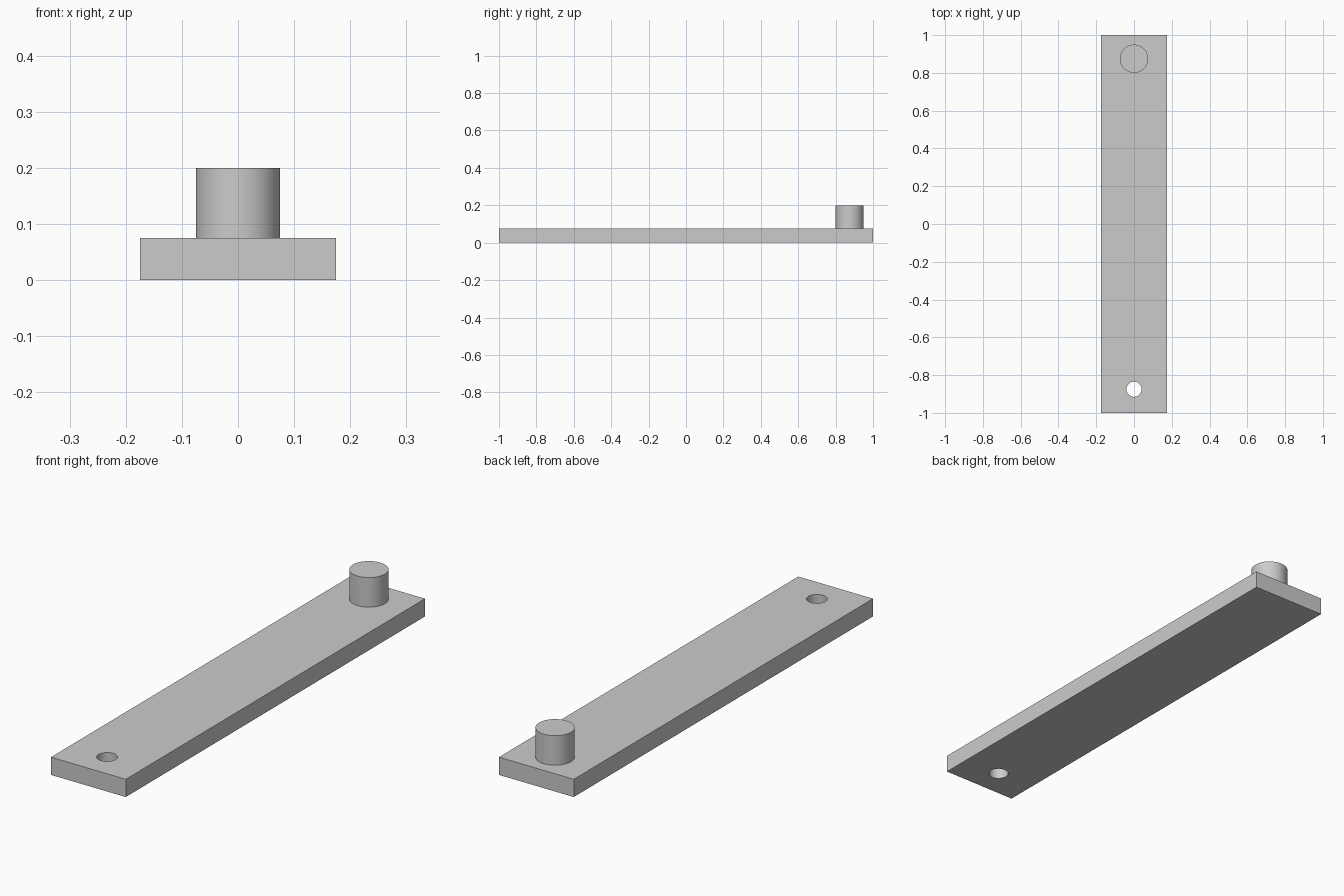
import bpy
import math

default = bpy.data.objects.get("Cube")
if default:
    bpy.data.objects.remove(default, do_unlink=True)

WIDTH, LENGTH, THICKNESS = 0.35, 2.0, 0.075
END_OFFSET = 0.875
PIN_RADIUS, PIN_TOP = 0.075, 0.2
HOLE_RADIUS = 0.04

grey = bpy.data.materials.new("light_grey")
grey.use_nodes = True
colour = (0.6, 0.6, 0.6, 1.0)
grey.diffuse_color = colour
grey.node_tree.nodes["Principled BSDF"].inputs["Base Color"].default_value = colour


def cylinder(name, radius, y, bottom, top):
    bpy.ops.mesh.primitive_cylinder_add(
        vertices=64, radius=radius, depth=top - bottom,
        location=(0, y, (bottom + top) / 2))
    obj = bpy.context.object
    obj.name = name
    return obj


def finish(obj):
    bpy.ops.object.select_all(action='DESELECT')
    obj.select_set(True)
    bpy.context.view_layer.objects.active = obj
    obj.data.materials.clear()
    obj.data.materials.append(grey)
    bpy.ops.object.shade_smooth_by_angle(angle=math.radians(30))


# Flat bar
bpy.ops.mesh.primitive_cube_add(size=1, location=(0, 0, THICKNESS / 2))
bar = bpy.context.object
bar.name = "flat_bar"
bar.scale = (WIDTH, LENGTH, THICKNESS)
bpy.ops.object.transform_apply(location=False, rotation=False, scale=True)

# Through hole at the front end
cutter = cylinder("hole_cutter", HOLE_RADIUS, -END_OFFSET, -THICKNESS, 2 * THICKNESS)
cutter.hide_render = True
bpy.context.view_layer.objects.active = bar
cut = bar.modifiers.new("pivot_hole", 'BOOLEAN')
cut.operation = 'DIFFERENCE'
cut.solver = 'EXACT'
cut.object = cutter
bpy.ops.object.modifier_apply(modifier=cut.name)
bpy.data.objects.remove(cutter, do_unlink=True)
finish(bar)

# Round pin standing on the back end
finish(cylinder("round_pin", PIN_RADIUS, END_OFFSET, THICKNESS, PIN_TOP))
